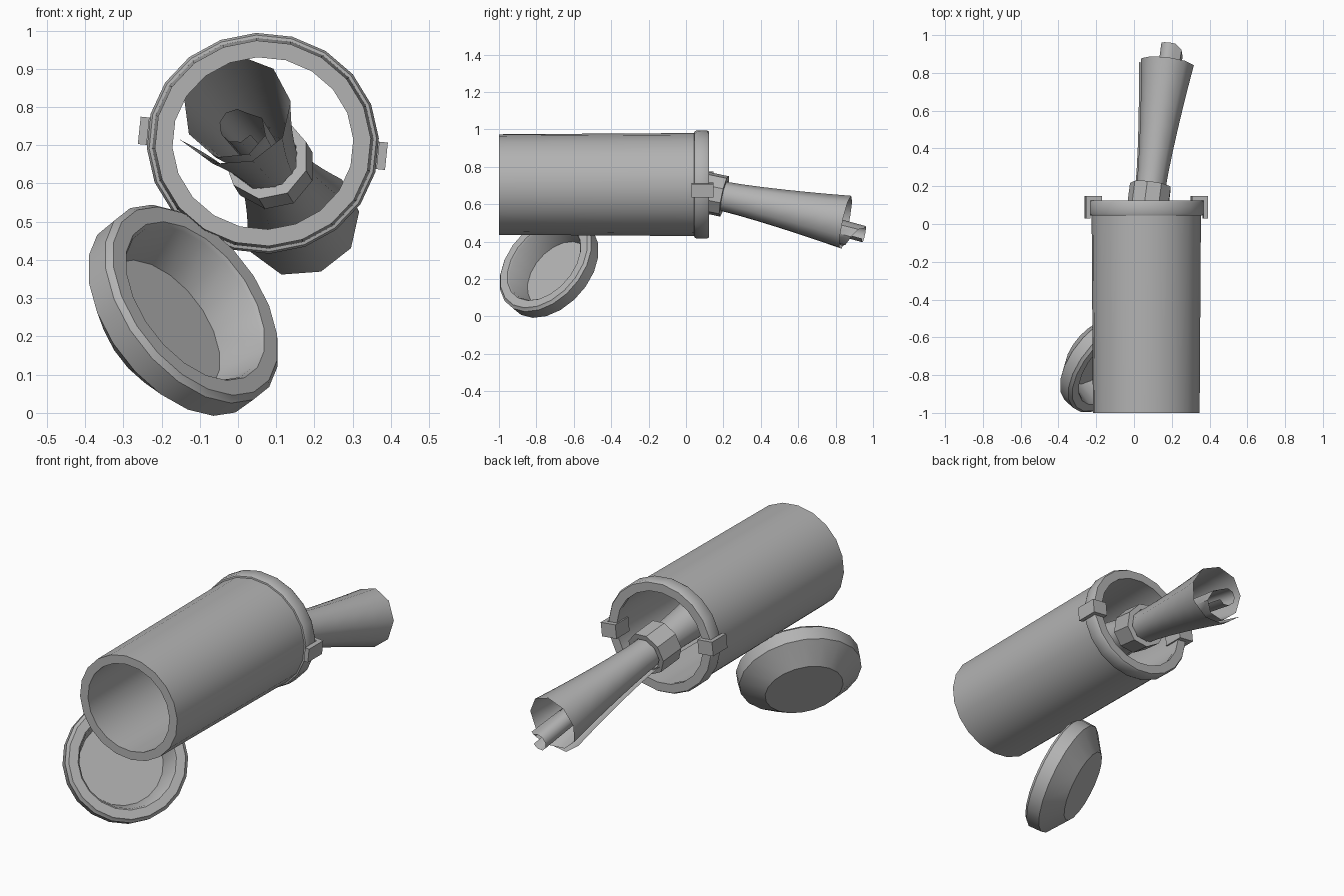
import bpy, bmesh, math
from mathutils import Vector, Matrix

if "Cube" in bpy.data.objects:
    bpy.data.objects.remove(bpy.data.objects["Cube"])

grey = bpy.data.materials.new("plain grey")
grey.diffuse_color = (0.45, 0.45, 0.45, 1)
grey.use_nodes = True
grey.node_tree.nodes["Principled BSDF"].inputs["Base Color"].default_value = grey.diffuse_color


def finish(bm, name, matrix=None, recalc=True, angle=35):
    """Turn a bmesh into a shaded, coloured object."""
    if recalc:
        bmesh.ops.recalc_face_normals(bm, faces=bm.faces)
    mesh = bpy.data.meshes.new(name)
    bm.to_mesh(mesh)
    bm.free()
    mesh.materials.append(grey)
    ob = bpy.data.objects.new(name, mesh)
    bpy.context.collection.objects.link(ob)
    if matrix is not None:
        ob.matrix_world = matrix
    bpy.ops.object.select_all(action='DESELECT')
    ob.select_set(True)
    bpy.context.view_layer.objects.active = ob
    bpy.ops.object.shade_smooth_by_angle(angle=math.radians(angle))
    return ob


def frame(center, axis, scale=(1, 1, 1)):
    """Matrix with local z along axis, local x close to world x."""
    d = Vector(axis).normalized()
    ref = Vector((1, 0, 0))
    x = (ref - d * d.dot(ref)).normalized()
    y = d.cross(x)
    rot = Matrix((x, y, d)).transposed().to_4x4()
    return Matrix.Translation(center) @ rot @ Matrix.Diagonal((*scale, 1))


def lathe(name, profile, matrix, sides=20, closed=True):
    """Revolve (radius, height) points around local z."""
    bm = bmesh.new()
    rings = []
    for r, h in profile:
        if r == 0:
            rings.append([bm.verts.new((0, 0, h))] * sides)
        else:
            rings.append([bm.verts.new((r * math.cos(math.tau * (i + 0.5) / sides),
                                        r * math.sin(math.tau * (i + 0.5) / sides), h))
                          for i in range(sides)])
    pairs = list(zip(rings, rings[1:]))
    if closed:
        pairs.append((rings[-1], rings[0]))
    for a, b in pairs:
        for i in range(sides):
            j = (i + 1) % sides
            quad = list(dict.fromkeys((a[i], a[j], b[j], b[i])))
            bm.faces.new(quad)
    return finish(bm, name, matrix)


# Hollow tube lying along y, slightly oval and rolled by six degrees
TUBE = Matrix.Translation((0.065, 0, 0.705)) @ Matrix.Rotation(math.radians(6), 4, 'Y')
oval = TUBE @ frame((0, 0, 0), (0, 1, 0), (1, 0.95, 1))
lathe("tube_body", [(0.237, -1), (0.283, -1), (0.29, 0.05), (0.29, 0.11),
                    (0.252, 0.11)], oval)
# Collar around the back mouth
lathe("tube_collar", [(0.285, 0.043), (0.298, 0.045), (0.304, 0.056), (0.304, 0.114),
                      (0.297, 0.124), (0.25, 0.124), (0.25, 0.10), (0.285, 0.10)], oval)

# Two hooked clips folded over the collar edge
hook = [(0.302, 0.03), (0.325, 0.03), (0.325, 0.148), (0.24, 0.148),
        (0.24, 0.04), (0.25, 0.04), (0.25, 0.124), (0.302, 0.124)]
for side, label in ((-1, "left"), (1, "right")):
    bm = bmesh.new()
    f = bm.faces.new([bm.verts.new((side * x, y, -0.036)) for x, y in hook])
    ext = bmesh.ops.extrude_face_region(bm, geom=[f])
    bmesh.ops.translate(bm, vec=(0, 0, 0.072),
                        verts=[v for v in ext["geom"] if isinstance(v, bmesh.types.BMVert)])
    finish(bm, "clip_" + label, TUBE)

# Loose cap leaning on the ground with its hollow side up
lathe("cap", [(0, -0.10), (0.205, -0.10), (0.232, 0.03), (0.24, 0.04), (0.285, 0.04),
              (0.293, 0.03), (0.30, 0.025), (0.298, -0.045), (0.285, -0.055),
              (0.19, -0.13), (0, -0.13)],
      frame((-0.1375, -0.737, 0.2725), (0.65, -0.57, 0.5)), closed=False)

# Rolled sheet: waisted outer wrap curling into a narrow inner roll
waist = Vector((0.085, 0.165, 0.65))
d = Vector((0.13, 1, -0.21)).normalized()
e1 = (Vector((1, 0, 0)) - d * d.x).normalized()
e2 = e1.cross(d)
STEPS, ROWS, HALF = 21, 12, 0.71
bm = bmesh.new()
grid = []
for k in range(STEPS + 1):
    a = math.radians(207 + 40 * k)
    blend = min(max((k - 10) / 4, 0), 1)
    flare = 1.14 - 0.07 * min(k, 2) - 0.006 * k
    row = []
    for j in range(ROWS + 1):
        t = 2 * j / ROWS - 1
        outer = (0.08 + 0.068 * abs(t) ** 1.4) * flare
        r = outer + (0.045 - outer) * blend
        along = t * HALF + blend * 0.11 * (0.5 + 0.5 * t)
        drop = -0.045 * blend * abs(t)
        row.append(bm.verts.new(waist + d * along + e1 * r * math.cos(a)
                                + e2 * (r * math.sin(a) + drop)))
    grid.append(row)
for p, q in zip(grid, grid[1:]):
    for j in range(ROWS):
        bm.faces.new((p[j], q[j], q[j + 1], p[j + 1]))
finish(bm, "rolled_sheet", angle=50)

# Band holding the roll at its waist
lathe("roll_band", [(0.084, -0.09), (0.112, -0.09), (0.112, 0.04), (0.084, 0.04)],
      frame(waist, d), sides=9)
